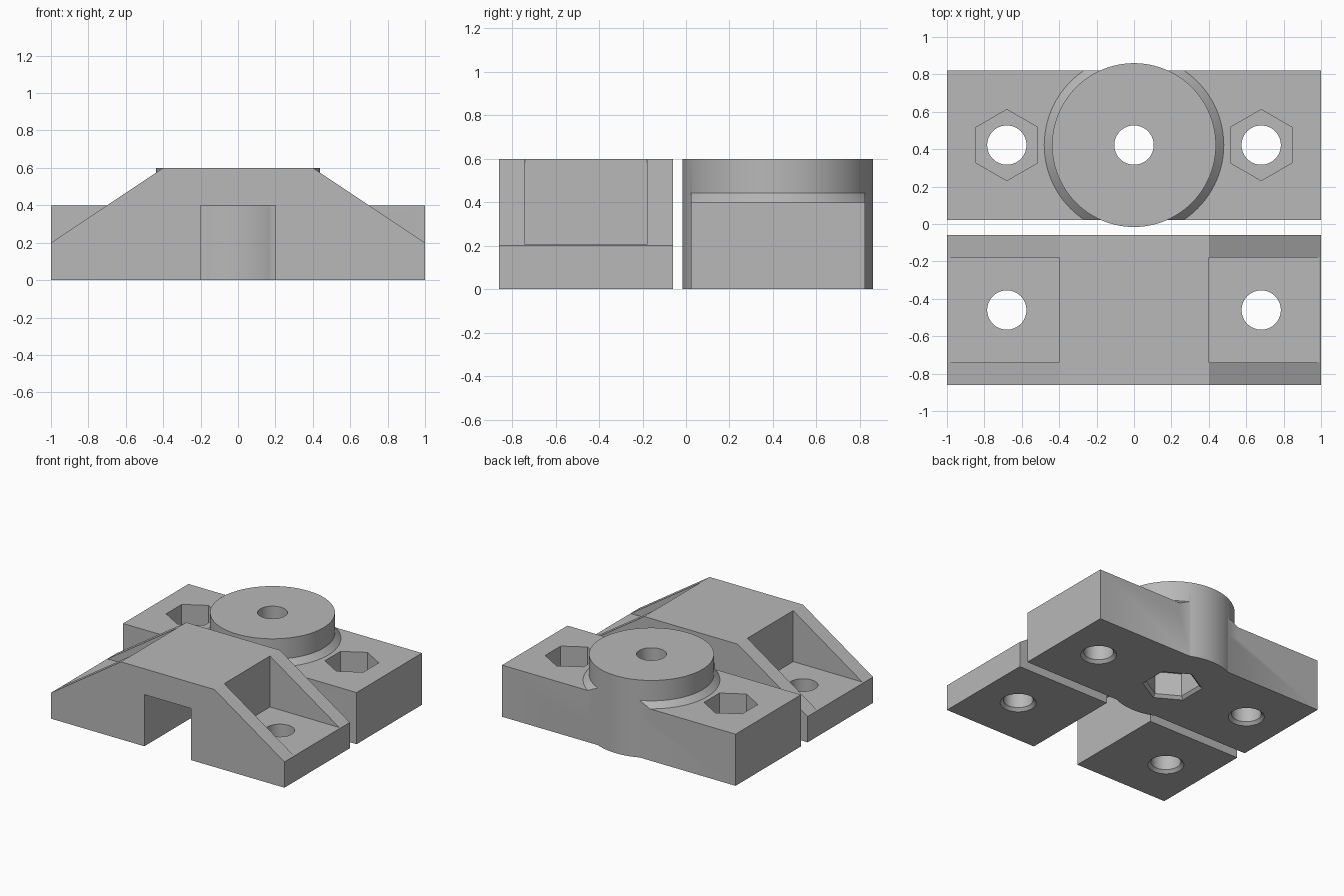
import bpy, bmesh, math

if "Cube" in bpy.data.objects:
    bpy.data.objects.remove(bpy.data.objects["Cube"])

grey = bpy.data.materials.new("plain_grey")
grey.diffuse_color = (0.48, 0.48, 0.48, 1)
grey.use_nodes = True
grey.node_tree.nodes["Principled BSDF"].inputs["Base Color"].default_value = grey.diffuse_color


def make_object(name, bm):
    bmesh.ops.recalc_face_normals(bm, faces=bm.faces)
    mesh = bpy.data.meshes.new(name)
    bm.to_mesh(mesh)
    bm.free()
    mesh.materials.append(grey)
    ob = bpy.data.objects.new(name, mesh)
    bpy.context.collection.objects.link(ob)
    return ob


def loft(name, rings):
    """Closed solid through rings that have equal point counts."""
    bm = bmesh.new()
    loops = [[bm.verts.new(p) for p in ring] for ring in rings]
    n = len(loops[0])
    for a, b in zip(loops, loops[1:]):
        for i in range(n):
            j = (i + 1) % n
            bm.faces.new((a[i], a[j], b[j], b[i]))
    bm.faces.new(loops[0])
    bm.faces.new(loops[-1])
    return make_object(name, bm)


def turned(name, x, y, profile, sides=96):
    """Stack of regular polygons given as (radius, z)."""
    angles = [math.pi / 2 + math.tau * i / sides for i in range(sides)]
    return loft(name, [[(x + r * math.cos(a), y + r * math.sin(a), z)
                        for a in angles] for r, z in profile])


def box(name, x0, x1, y0, y1, z0, z1):
    return loft(name, [[(x0, y0, z), (x1, y0, z), (x1, y1, z), (x0, y1, z)]
                       for z in (z0, z1)])


def boolean(target, tool, operation):
    mod = target.modifiers.new(operation, 'BOOLEAN')
    mod.operation, mod.solver, mod.object = operation, 'EXACT', tool
    bpy.context.view_layer.objects.active = target
    bpy.ops.object.modifier_apply(modifier=mod.name)
    bpy.data.objects.remove(tool)


def cut_with_rim(target, x, y, radius, top, sides=64):
    """Vertical opening from the underside, with a chamfered lower rim."""
    c, d = 0.022, 0.1
    boolean(target, turned("cutter", x, y, [
        (radius + c + d, -d), (radius, c), (radius, top)], sides), 'DIFFERENCE')


HOLE, HEX, HOLE_X = 0.105, 0.19, 0.68

# Front bracket: sloped bridge profile with a slot underneath
half = [(0.2, 0.4), (0.2, 0), (1, 0), (1, 0.2), (0.4, 0.6)]
outline = half + [(-x, z) for x, z in reversed(half)]
bracket = loft("sloped_bracket", [[(x, y, z) for x, z in outline]
                                  for y in (-0.86, -0.06)])
for s in (-1, 1):
    # Open pocket between the two side ribs, with a bolt hole in its floor
    x0, x1 = sorted((s * 0.4, s * 1.2))
    boolean(bracket, box("cutter", x0, x1, -0.74, -0.18, 0.205, 0.9), 'DIFFERENCE')
    cut_with_rim(bracket, s * HOLE_X, -0.46, HOLE, 0.5)

# Rear block with round boss and a sloped collar trimmed to the block's width
CY = 0.422
block = box("boss_block", -1, 1, 0.022, 0.822, 0, 0.4)
collar = turned("collar", 0, CY, [(0.48, 0.3), (0.48, 0.4), (0.438, 0.442), (0.41, 0.442)])
boolean(collar, box("cutter", -1, 1, 0.022, 0.822, 0.1, 0.8), 'INTERSECT')
boolean(block, collar, 'UNION')
boolean(block, turned("boss", 0, CY, [(0.438, 0), (0.438, 0.6)]), 'UNION')

# Bolt holes, hexagonal nut seats above at the sides and below in the centre
for x in (-HOLE_X, 0, HOLE_X):
    if x:
        cut_with_rim(block, x, CY, HOLE, 0.9)
        boolean(block, turned("cutter", x, CY, [(HEX, 0.2), (HEX, 0.6)], 6), 'DIFFERENCE')
    else:
        boolean(block, turned("cutter", x, CY, [(HOLE, -0.2), (HOLE, 0.9)], 64), 'DIFFERENCE')
        cut_with_rim(block, x, CY, HEX, 0.2, 6)

for ob in (bracket, block):
    bpy.ops.object.select_all(action='DESELECT')
    ob.select_set(True)
    bpy.context.view_layer.objects.active = ob
    bpy.ops.object.shade_smooth_by_angle(angle=math.radians(25))
